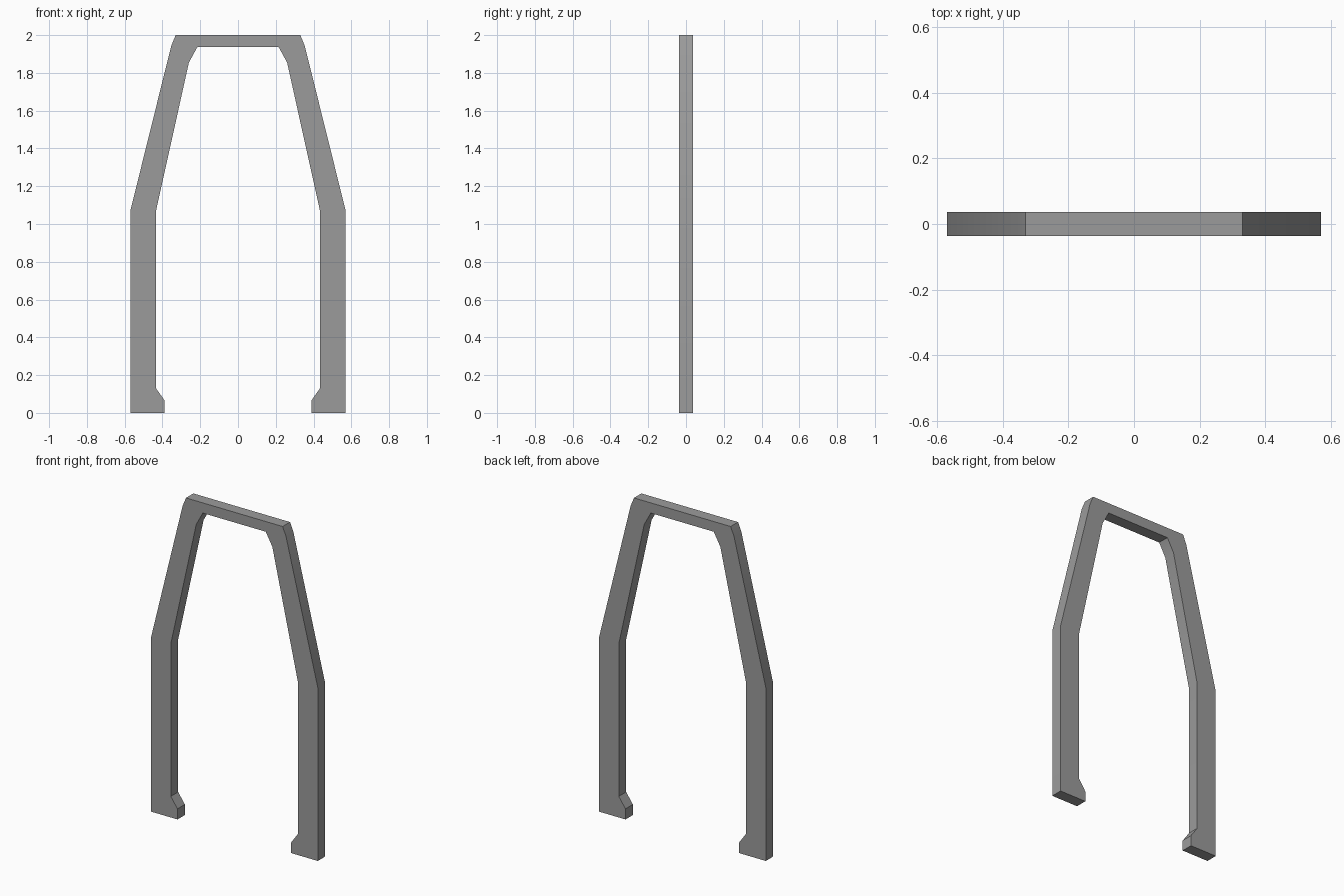
import bpy, bmesh, math

if "Cube" in bpy.data.objects:
    bpy.data.objects.remove(bpy.data.objects["Cube"])

HALF_DEPTH = 0.036

# Right half of the outline (x, z): outer edge from foot to top, then inner edge back down
outer = [(0.57, 0), (0.57, 1.07), (0.353, 1.945), (0.33, 2.0)]
inner = [(0.215, 1.937), (0.26, 1.855), (0.434, 1.07), (0.434, 0.13), (0.388, 0.065), (0.388, 0)]


def mirrored(points):
    return [(-x, z) for x, z in reversed(points)]


# Full closed outline of the arch
outline = outer + mirrored(outer) + mirrored(inner) + inner

# Arch frame: flat profile extruded through its depth
bm = bmesh.new()
face = bm.faces.new([bm.verts.new((x, -HALF_DEPTH, z)) for x, z in outline])
result = bmesh.ops.extrude_face_region(bm, geom=[face], use_keep_orig=True)
back = [v for v in result["geom"] if isinstance(v, bmesh.types.BMVert)]
bmesh.ops.translate(bm, verts=back, vec=(0, 2 * HALF_DEPTH, 0))
bmesh.ops.recalc_face_normals(bm, faces=bm.faces)

mesh = bpy.data.meshes.new("arch_frame")
bm.to_mesh(mesh)
bm.free()
frame = bpy.data.objects.new("arch_frame", mesh)
bpy.context.collection.objects.link(frame)

# Dark grey finish
grey = bpy.data.materials.new("dark_grey")
grey.diffuse_color = (0.33, 0.33, 0.33, 1)
grey.use_nodes = True
grey.node_tree.nodes["Principled BSDF"].inputs["Base Color"].default_value = grey.diffuse_color
mesh.materials.append(grey)

# Soft shading over the shallow bends, sharp elsewhere
bpy.context.view_layer.objects.active = frame
frame.select_set(True)
bpy.ops.object.shade_smooth_by_angle(angle=math.radians(30))
